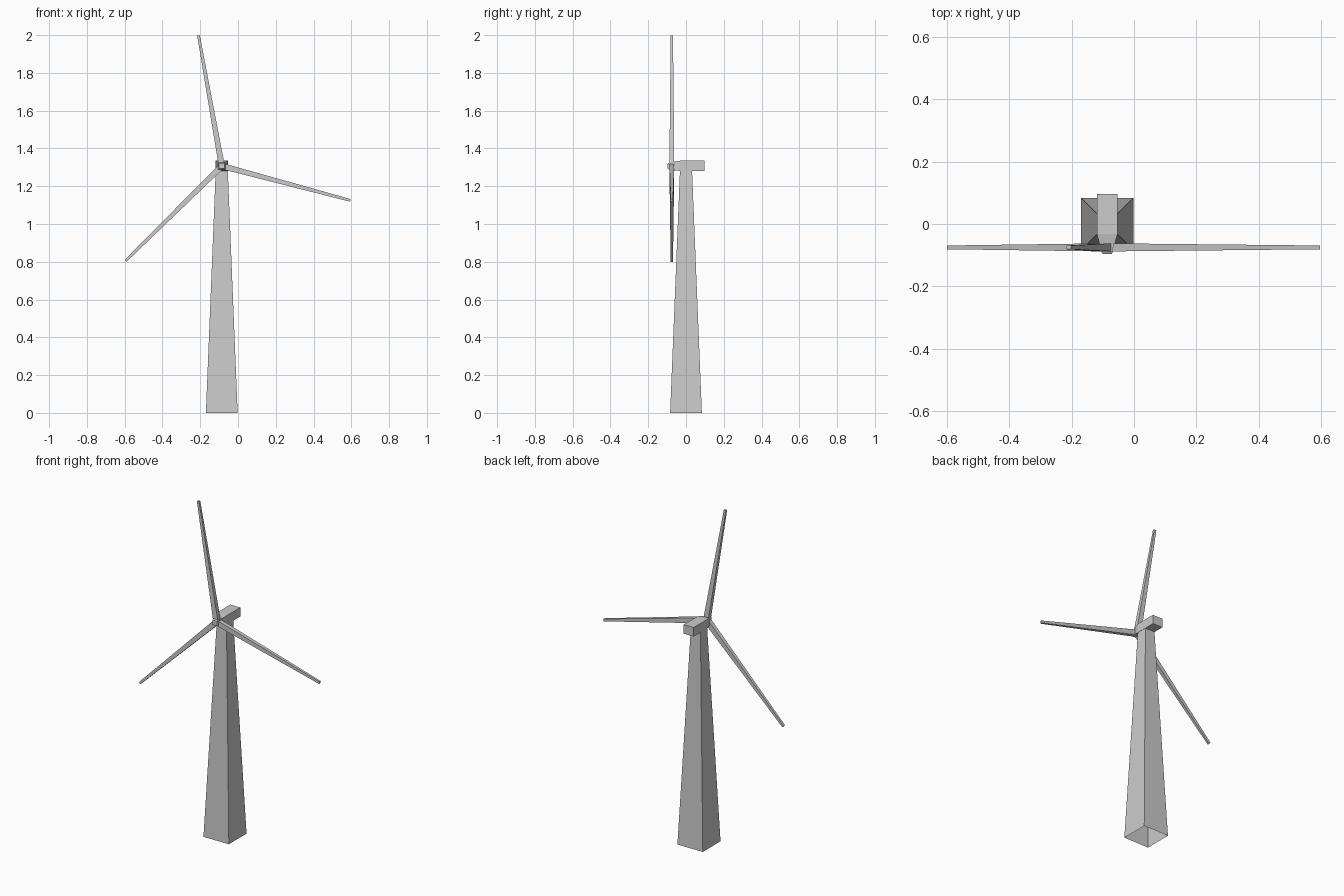
import bpy
import math
from mathutils import Vector

if "Cube" in bpy.data.objects:
    bpy.data.objects.remove(bpy.data.objects["Cube"])

CX, HUB_Z, HUB_Y = -0.086, 1.307, -0.075


def loft(name, rings, cap_start=True, cap_end=True):
    """Join a series of four-point rings into a flat-sided mesh."""
    verts = [tuple(p) for ring in rings for p in ring]
    faces = []
    for r in range(len(rings) - 1):
        for i in range(4):
            j = (i + 1) % 4
            faces.append((r * 4 + i, r * 4 + j, r * 4 + 4 + j, r * 4 + 4 + i))
    if cap_start:
        faces.append((3, 2, 1, 0))
    if cap_end:
        n = len(verts)
        faces.append((n - 4, n - 3, n - 2, n - 1))
    mesh = bpy.data.meshes.new(name)
    mesh.from_pydata(verts, [], faces)
    obj = bpy.data.objects.new(name, mesh)
    bpy.context.collection.objects.link(obj)
    return obj


def ring(center, u, v):
    """Rectangle around center with half-axes u and v."""
    c, u, v = Vector(center), Vector(u), Vector(v)
    return [c - u - v, c + u - v, c + u + v, c - u + v]


# Tapered square tower, open at the bottom
loft("tower", [ring((CX, 0, z), (h, 0, 0), (0, h, 0))
               for z, h in ((0, 0.084), (1.283, 0.032))], cap_start=False)

# Nacelle: box with a tapered nose toward the rotor
loft("nacelle", [ring((CX, y, z), (w, 0, 0), (0, 0, h))
                 for y, w, z, h in ((0.097, 0.033, 1.308, 0.027),
                                    (-0.032, 0.033, 1.308, 0.027),
                                    (-0.063, 0.025, 1.307, 0.022))][::-1])

# Hub block
loft("hub", [ring((CX, y, HUB_Z), (h, 0, 0), (0, 0, h))
             for y, h in ((-0.097, 0.014), (-0.088, 0.019), (-0.06, 0.02))])

# Three tapered square blades
hub = Vector((CX, HUB_Y, HUB_Z))
for k, (x, z) in enumerate(((-0.209, 1.998), (0.595, 1.125), (-0.595, 0.805))):
    tip = Vector((x, HUB_Y, z))
    d = (tip - hub).normalized()
    side = Vector((-d.z, 0, d.x))
    loft(f"blade_{k + 1}", [
        ring(hub, side * 0.016, (0, 0.013, 0)),
        ring(tip, side * 0.007, (0, 0.006, 0))])
